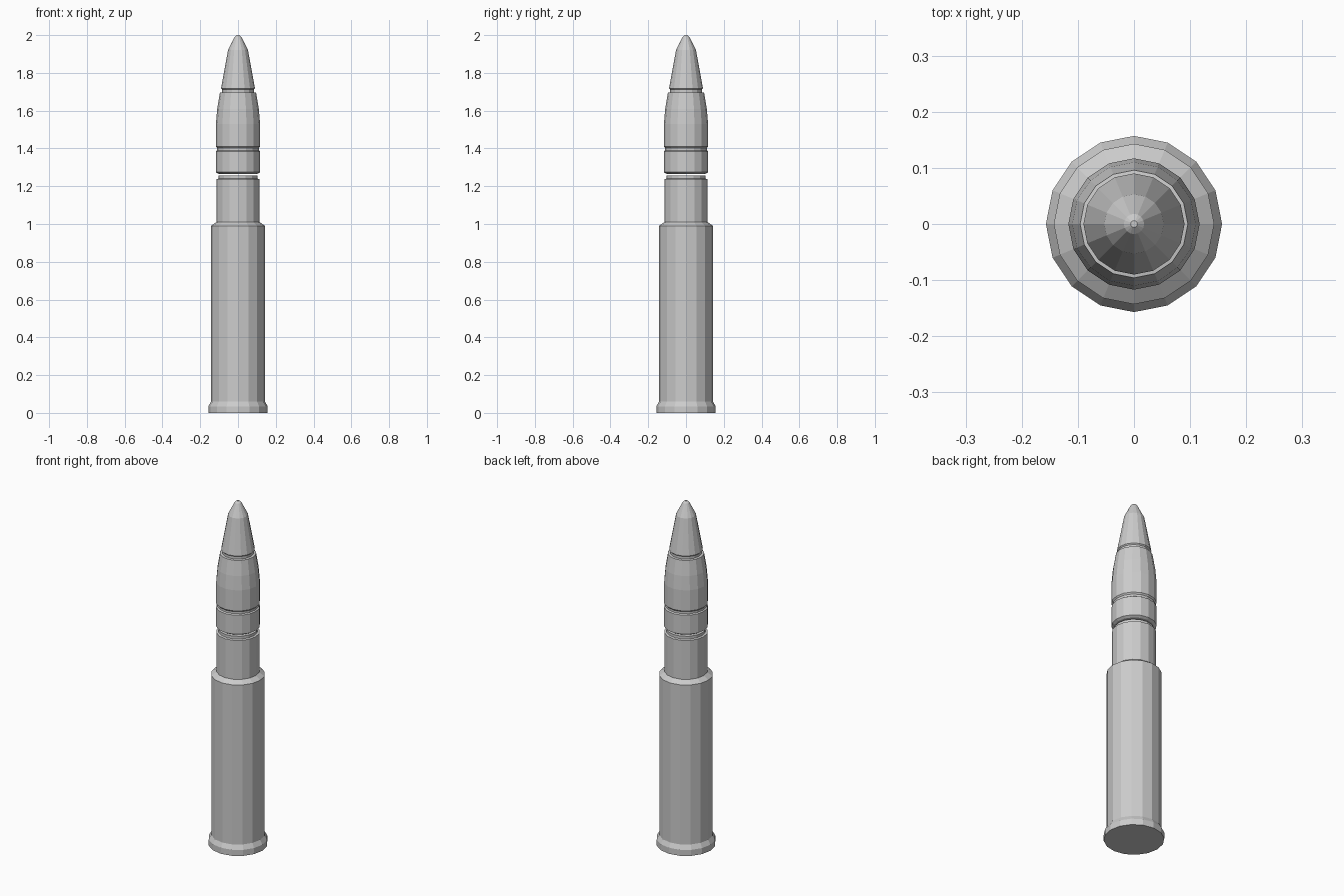
import bpy, bmesh
from math import cos, sin, pi

if "Cube" in bpy.data.objects:
    bpy.data.objects.remove(bpy.data.objects["Cube"])

SIDES = 16


def lathe(name, profile):
    """Closed flat-faced solid of revolution from (radius, z) pairs, bottom to top."""
    bm = bmesh.new()
    rings = [[bm.verts.new((r * cos(2 * pi * i / SIDES), r * sin(2 * pi * i / SIDES), z))
              for i in range(SIDES)] for r, z in profile]
    for low, high in zip(rings, rings[1:]):
        for i in range(SIDES):
            j = (i + 1) % SIDES
            bm.faces.new((low[i], low[j], high[j], high[i]))
    bm.faces.new(rings[0][::-1])
    bm.faces.new(rings[-1])
    mesh = bpy.data.meshes.new(name)
    bm.to_mesh(mesh)
    bm.free()
    obj = bpy.data.objects.new(name, mesh)
    bpy.context.collection.objects.link(obj)
    return obj


# Cartridge case: rim, body, shoulder, neck and mouth
lathe("case", [(0.157, 0), (0.157, 0.035), (0.143, 0.06), (0.143, 0.99),
               (0.115, 1.01), (0.115, 1.237), (0.104, 1.24), (0.104, 1.256)])

# Projectile body with driving band groove
lathe("projectile", [(0.104, 1.266), (0.117, 1.274), (0.117, 1.385), (0.11, 1.39),
                     (0.11, 1.402), (0.117, 1.41), (0.117, 1.53), (0.11, 1.61),
                     (0.096, 1.695), (0.084, 1.697), (0.084, 1.705)])

# Pointed nose
lathe("nose", [(0.084, 1.70), (0.084, 1.712), (0.09, 1.718), (0.053, 1.92),
               (0.018, 1.99), (0.006, 2.0)])
